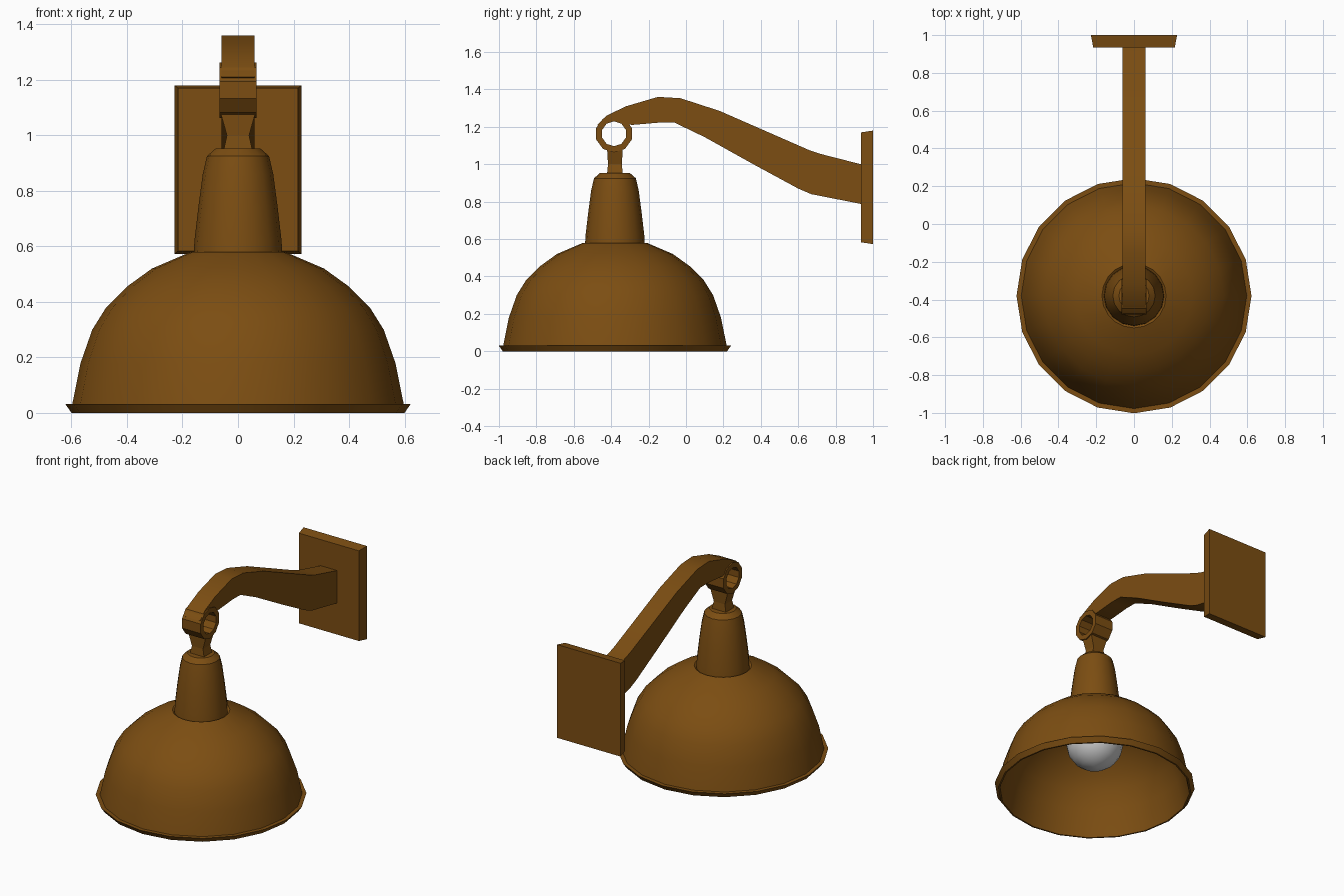
import bpy, bmesh, math

if "Cube" in bpy.data.objects:
    bpy.data.objects.remove(bpy.data.objects["Cube"])

brown = bpy.data.materials.new("brown_metal")
brown.diffuse_color = (0.2, 0.075, 0.006, 1)
brown.use_nodes = True
brown.node_tree.nodes["Principled BSDF"].inputs["Base Color"].default_value = brown.diffuse_color
CY = -0.38  # y of the lamp axis


def finish(name, bm, mat=brown, smooth=None):
    bmesh.ops.recalc_face_normals(bm, faces=bm.faces)
    me = bpy.data.meshes.new(name)
    bm.to_mesh(me)
    bm.free()
    ob = bpy.data.objects.new(name, me)
    bpy.context.collection.objects.link(ob)
    if mat:
        me.materials.append(mat)
    if smooth:
        bpy.ops.object.select_all(action='DESELECT')
        ob.select_set(True)
        bpy.context.view_layer.objects.active = ob
        bpy.ops.object.shade_smooth_by_angle(angle=math.radians(smooth))
    return ob


def loft(name, rings, caps=True, loop=False, **kw):
    bm = bmesh.new()
    vs = [[bm.verts.new(p) for p in r] for r in rings]
    n = len(vs[0])
    pairs = list(zip(vs, vs[1:])) + ([(vs[-1], vs[0])] if loop else [])
    for a, b in pairs:
        for i in range(n):
            j = (i + 1) % n
            bm.faces.new((a[i], a[j], b[j], b[i]))
    if caps and not loop:
        bm.faces.new(vs[0])
        bm.faces.new(vs[-1])
    return finish(name, bm, **kw)


def lathe(name, profile, sides, **kw):
    rings = [[(r * math.cos(math.tau * i / sides), CY + r * math.sin(math.tau * i / sides), z)
              for i in range(sides)] for r, z in profile]
    return loft(name, rings, **kw)


# domed shade: outer skin, then inner skin back to the rim
outer = [(0.60, 0), (0.622, 0.032), (0.597, 0.032), (0.567, 0.18), (0.525, 0.30),
         (0.475, 0.38), (0.40, 0.455), (0.31, 0.52), (0.17, 0.58)]
inner = [(0.15, 0.565), (0.30, 0.505), (0.39, 0.44), (0.462, 0.365), (0.51, 0.29),
         (0.552, 0.175), (0.582, 0.03), (0.59, 0)]
lathe("shade", outer + inner, 20, loop=True, smooth=35)

# tapered socket cover on top of the shade
lathe("socket_cover", [(0.16, 0.565), (0.157, 0.62), (0.143, 0.74), (0.127, 0.86),
                       (0.112, 0.925), (0.08, 0.953)], 16, smooth=35)

# light bulb with neck
ball = [(0.18 * math.sin(math.radians(a)), 0.34 - 0.18 * math.cos(math.radians(a)))
        for a in (5, 25, 45, 65, 90, 110, 130)]
lathe("bulb", ball + [(0.09, 0.52), (0.075, 0.59)], 20, mat=None, smooth=50)

# short stem between cover and ring, flared at the top
loft("stem", [[(sx * hx, CY + sy * hy, z) for sx, sy in ((-1, -1), (1, -1), (1, 1), (-1, 1))]
              for hx, hy, z in ((0.053, 0.043, 0.94), (0.04, 0.037, 1.0), (0.064, 0.042, 1.085))])


# hanging ring, axis across the lamp
def ring_loop(r, x, n=10):
    return [(x, -0.385 + r * math.cos(math.tau * (i + 0.5) / n),
             1.163 + r * math.sin(math.tau * (i + 0.5) / n)) for i in range(n)]


W = 0.067
loft("hanging_ring", [ring_loop(0.1, -W), ring_loop(0.1, W), ring_loop(0.067, W),
                      ring_loop(0.067, -W)], loop=True)

# curved arm: (y, z) of the upper edge paired with the lower edge
A = 0.06
sections = [((-0.475, 1.21), (-0.458, 1.20)), ((-0.425, 1.26), (-0.40, 1.235)),
            ((-0.32, 1.31), (-0.29, 1.21)), ((-0.15, 1.36), (-0.14, 1.223)),
            ((-0.03, 1.353), (-0.06, 1.222)), ((0.18, 1.285), (0.10, 1.145)),
            ((0.42, 1.18), (0.36, 1.00)), ((0.66, 1.075), (0.60, 0.87)),
            ((0.72, 1.055), (0.67, 0.84)), ((0.935, 1.0), (0.935, 0.788))]
loft("arm", [[(-A, *t), (A, *t), (A, *b), (-A, *b)] for t, b in sections], smooth=25)

# wall plate with slightly bevelled sides
loft("wall_plate", [[(-x, y, z0), (x, y, z0), (x, y, z1), (-x, y, z1)]
                    for x, y, z0, z1 in ((0.216, 0.935, 0.583, 1.170), (0.228, 1.0, 0.573, 1.18))])
